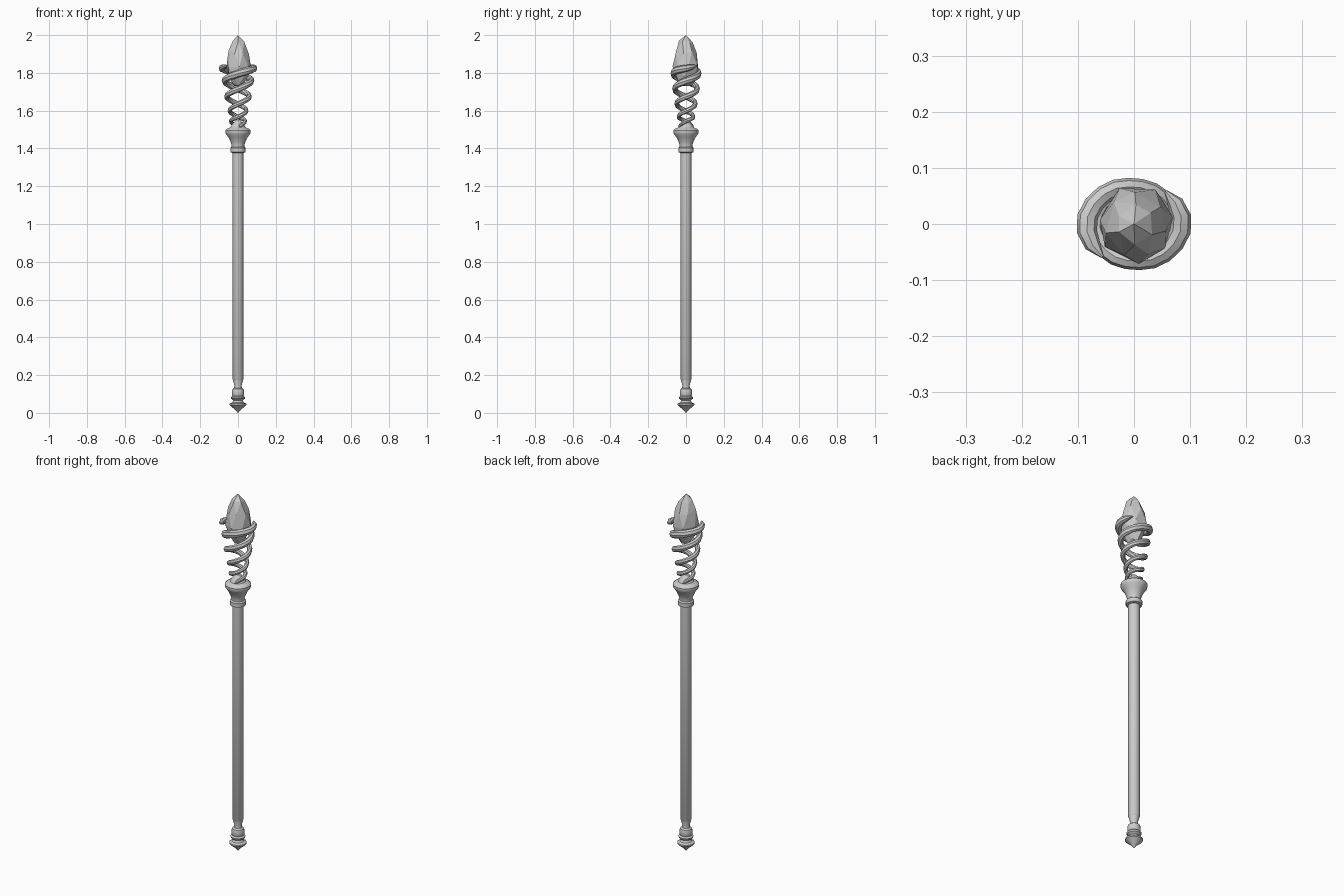
import bpy, bmesh, math, random
from mathutils import Vector

if "Cube" in bpy.data.objects:
    bpy.data.objects.remove(bpy.data.objects["Cube"])

random.seed(4)


def finish(bm, name, smooth=True):
    bmesh.ops.recalc_face_normals(bm, faces=bm.faces)
    me = bpy.data.meshes.new(name)
    bm.to_mesh(me)
    bm.free()
    ob = bpy.data.objects.new(name, me)
    bpy.context.collection.objects.link(ob)
    if smooth:
        bpy.ops.object.select_all(action='DESELECT')
        ob.select_set(True)
        bpy.context.view_layer.objects.active = ob
        bpy.ops.object.shade_smooth_by_angle(angle=math.radians(35))
    return ob


def skin(bm, rings):
    """Bridge successive vertex rings and cap both ends."""
    n = len(rings[0])
    for a, b in zip(rings, rings[1:]):
        for i in range(n):
            j = (i + 1) % n
            bm.faces.new((a[i], a[j], b[j], b[i]))
    bm.faces.new(rings[0])
    bm.faces.new(rings[-1])


def lathe(name, profile, sides=16):
    bm = bmesh.new()
    rings = []
    for r, z in profile:
        rings.append([bm.verts.new((r * math.cos(math.tau * i / sides),
                                    r * math.sin(math.tau * i / sides), z))
                      for i in range(sides)])
    skin(bm, rings)
    return finish(bm, name)


def lerp_table(table, x):
    for a, b in zip(table, table[1:]):
        if x <= b[0]:
            t = (x - a[0]) / (b[0] - a[0])
            return [p + (q - p) * t for p, q in zip(a, b)]
    return table[-1]


# Turned pommel, shaft and collar
lathe("pommel", [(0.001, 0), (0.012, 0.014), (0.036, 0.034), (0.044, 0.041),
                 (0.044, 0.049), (0.03, 0.055), (0.024, 0.066), (0.036, 0.075),
                 (0.038, 0.083), (0.03, 0.09), (0.033, 0.098), (0.033, 0.115),
                 (0.03, 0.126), (0.021, 0.132), (0.019, 0.145), (0.026, 0.17),
                 (0.026, 0.18)])
lathe("shaft", [(0.025, 0.172), (0.029, 0.178), (0.029, 1.39)])
lathe("collar", [(0.029, 1.376), (0.041, 1.38), (0.041, 1.402), (0.034, 1.408),
                 (0.034, 1.418), (0.04, 1.436), (0.051, 1.46), (0.064, 1.476),
                 (0.067, 1.484), (0.067, 1.496), (0.06, 1.503), (0.04, 1.512),
                 (0.03, 1.53), (0.012, 1.548)])

# Two interlaced spiral strands: angle, height, outer radius, half width, half height
PATH = [(-620, 1.515, 0.042, 0.009, 0.011), (-540, 1.545, 0.048, 0.010, 0.012),
        (-450, 1.567, 0.049, 0.011, 0.013), (-360, 1.598, 0.055, 0.011, 0.014),
        (-270, 1.634, 0.061, 0.012, 0.015), (-180, 1.674, 0.073, 0.013, 0.017),
        (-90, 1.714, 0.073, 0.014, 0.018), (0, 1.758, 0.087, 0.015, 0.020),
        (90, 1.796, 0.081, 0.016, 0.021), (135, 1.812, 0.092, 0.017, 0.021),
        (180, 1.824, 0.105, 0.019, 0.019), (205, 1.832, 0.099, 0.016, 0.014),
        (226, 1.838, 0.084, 0.003, 0.003)]


def strand(name, turn):
    bm = bmesh.new()
    rings = []
    steps = 46
    for k in range(steps + 1):
        ang, z, r, w, h = lerp_table(PATH, -620 + 846 * k / steps)
        a = math.radians(ang + turn)
        ring = []
        for i in range(8):
            t = math.tau * i / 8
            rr = r - w + w * math.cos(t)
            ring.append(bm.verts.new((rr * math.cos(a), rr * math.sin(a),
                                      z + h * math.sin(t))))
        rings.append(ring)
    skin(bm, rings)
    return finish(bm, name)


strand("spiral_strand_a", 0)
strand("spiral_strand_b", 180)

# Irregular faceted crystal: hull of jittered rings
bm = bmesh.new()
bm.verts.new((0, 0, 2.0))
for k, (r, z) in enumerate([(0.03, 1.735), (0.053, 1.775), (0.068, 1.835),
                            (0.055, 1.91), (0.034, 1.965)]):
    n = 6 if k in (0, 4) else 7
    for i in range(n):
        a = math.tau * (i + 0.5 * (k % 2)) / n + random.uniform(-0.12, 0.12) - math.pi / 2
        s = r * random.uniform(0.97, 1.05)
        bm.verts.new((0.003 + s * 0.96 * math.cos(a), s * 1.04 * math.sin(a),
                      z + random.uniform(-0.01, 0.01)))
res = bmesh.ops.convex_hull(bm, input=bm.verts)
loose = [v for v in bm.verts if not v.link_faces]
bmesh.ops.delete(bm, geom=loose, context='VERTS')
finish(bm, "crystal", smooth=False)
